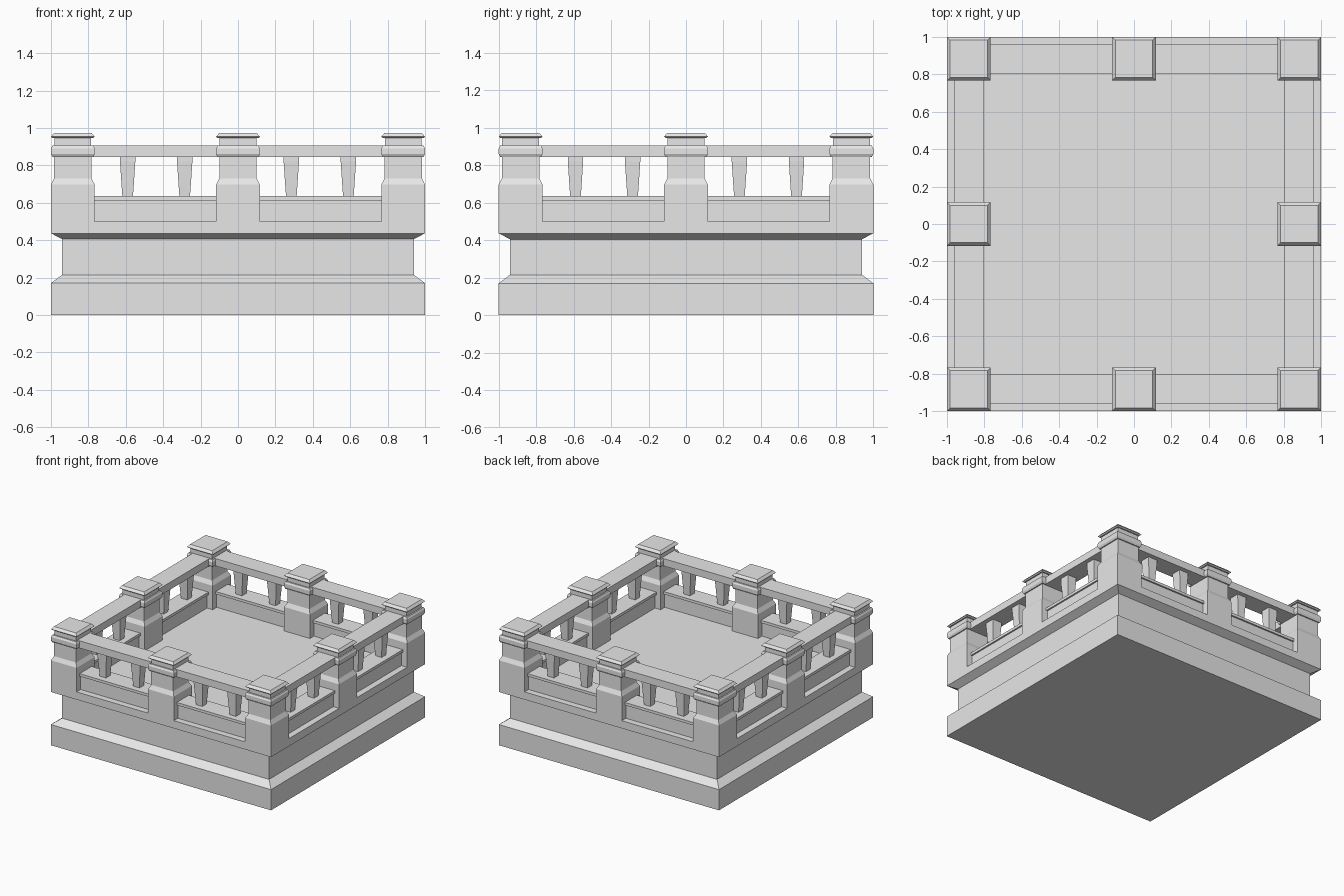
import bpy, bmesh
from mathutils import Matrix

cube = bpy.data.objects.get("Cube")
if cube:
    bpy.data.objects.remove(cube, do_unlink=True)

# One stone colour for the whole terrace
stone = bpy.data.materials.new("pale grey stone")
stone.use_nodes = True
stone.diffuse_color = (0.8, 0.8, 0.8, 1)
stone.node_tree.nodes["Principled BSDF"].inputs["Base Color"].default_value = (0.8, 0.8, 0.8, 1)


def square_stack(name, profile, x=0, y=0):
    """Stack square rings given as (half width, height) into a closed block."""
    bm = bmesh.new()
    rings = [[bm.verts.new((sx * h, sy * h, z))
              for sx, sy in ((-1, -1), (1, -1), (1, 1), (-1, 1))] for h, z in profile]
    bm.faces.new(rings[0][::-1])
    bm.faces.new(rings[-1])
    for low, high in zip(rings, rings[1:]):
        for i in range(4):
            j = (i + 1) % 4
            bm.faces.new((low[i], low[j], high[j], high[i]))
    return finish(name, bm, x, y)


def box(name, x, y, z0, z1, length, depth, along_y):
    """Straight bar running along x or y."""
    bm = bmesh.new()
    size = (depth, length, z1 - z0) if along_y else (length, depth, z1 - z0)
    bmesh.ops.create_cube(bm, size=1, matrix=Matrix.Translation((0, 0, (z0 + z1) / 2))
                          @ Matrix.Diagonal((*size, 1)))
    return finish(name, bm, x, y)


def finish(name, bm, x, y):
    mesh = bpy.data.meshes.new(name)
    bm.to_mesh(mesh)
    bm.free()
    mesh.materials.append(stone)
    obj = bpy.data.objects.new(name, mesh)
    obj.location = (x, y, 0)
    bpy.context.collection.objects.link(obj)
    return obj


FLOOR = 0.5
POST = 0.883     # centre line of the outer posts

# Plinth with recessed waist
square_stack("plinth", [(1, 0), (1, 0.17), (0.94, 0.215), (0.94, 0.405),
                        (1, 0.437), (1, FLOOR)])

# Eight posts with flared foot, collar and chamfered cap
post_profile = [(0.117, FLOOR), (0.117, 0.697), (0.1, 0.73), (0.1, 0.845),
                (0.109, 0.845), (0.117, 0.86), (0.117, 0.89), (0.109, 0.905),
                (0.098, 0.905), (0.098, 0.945), (0.108, 0.945), (0.117, 0.953),
                (0.1, 0.973)]
for x in (-POST, 0, POST):
    for y in (-POST, 0, POST):
        if x or y:
            square_stack("post", post_profile, x, y)

# Balustrade between posts: kerb, coping, rail and tapered balusters
baluster_profile = [(0.028, 0.63), (0.033, 0.7), (0.041, 0.82), (0.041, 0.848)]
for along_y in (False, True):
    for side in (-POST, POST):
        for half in (-1, 1):
            def place(t):
                return (side, t) if along_y else (t, side)
            middle = place(half * POST / 2)
            box("kerb", *middle, FLOOR, 0.613, 0.67, 0.13, along_y)
            box("coping", *middle, 0.613, 0.635, 0.67, 0.156, along_y)
            box("rail", *middle, 0.845, 0.905, 0.67, 0.156, along_y)
            for t in (0.285, 0.59):
                square_stack("baluster", baluster_profile, *place(half * t))
